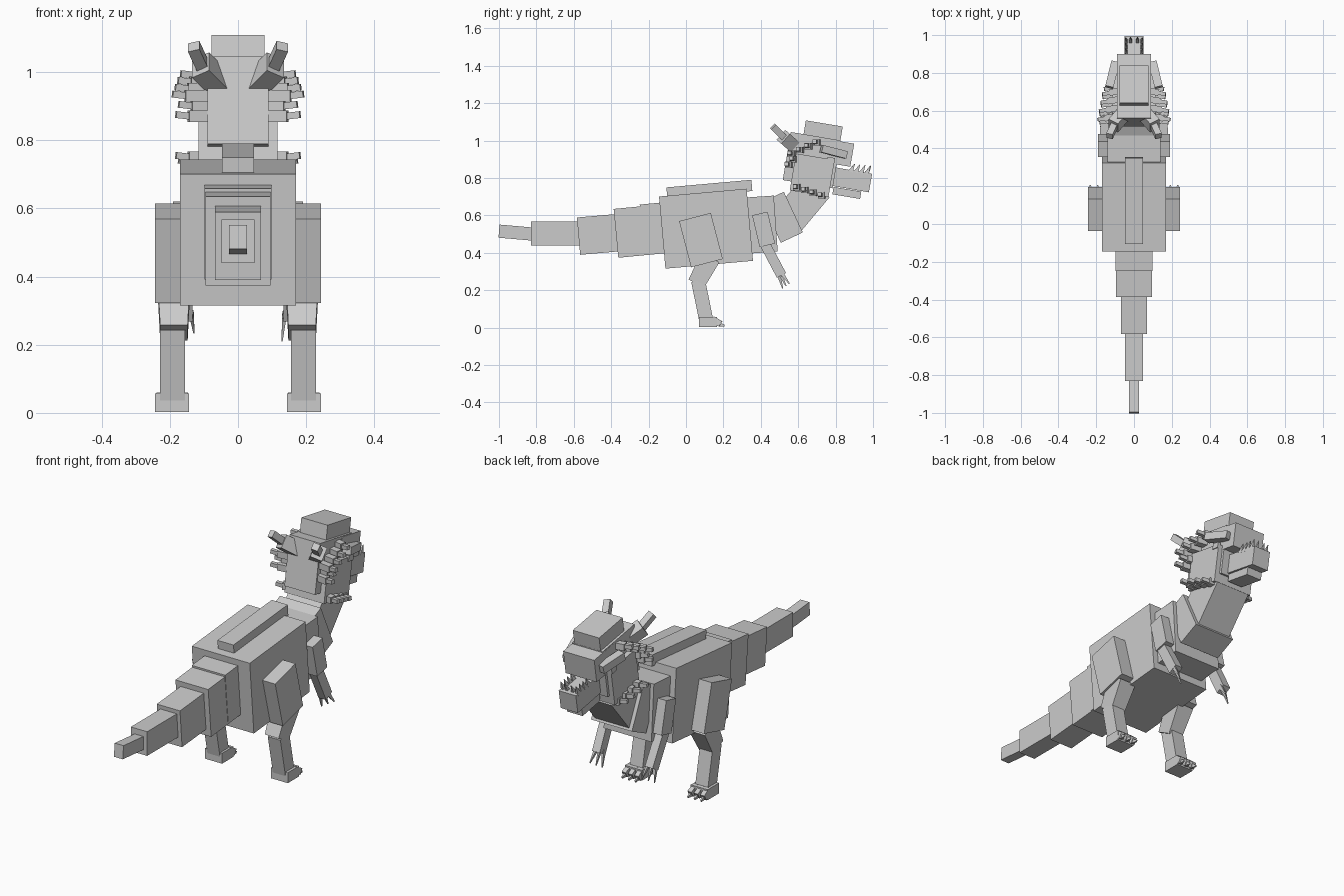
import bpy, bmesh, math
from mathutils import Matrix, Vector

old = bpy.data.objects.get("Cube")
if old:
    bpy.data.objects.remove(old, do_unlink=True)

grey = bpy.data.materials.new("plain grey")
grey.use_nodes = True
color = (0.6, 0.6, 0.6, 1)
grey.diffuse_color = color
grey.node_tree.nodes["Principled BSDF"].inputs["Base Color"].default_value = color


def make_block(name, matrix, size, tip=1.0):
    """Flat-shaded block; tip scales its upper end to make spikes."""
    bm = bmesh.new()
    bmesh.ops.create_cube(bm, size=1)
    for v in bm.verts:
        taper = tip if v.co.z > 0 else 1.0
        v.co = Vector((v.co.x * size[0] * taper, v.co.y * size[1] * taper, v.co.z * size[2]))
    bm.transform(matrix)
    mesh = bpy.data.meshes.new(name)
    bm.to_mesh(mesh)
    bm.free()
    mesh.materials.append(grey)
    obj = bpy.data.objects.new(name, mesh)
    bpy.context.scene.collection.objects.link(obj)
    return obj


def box(name, half_width, y, z, length, height, pitch=0.0, x=0.0, yaw=0.0):
    """Box pitched in the side plane, nose up for positive pitch."""
    matrix = (Matrix.Translation((x, y, z)) @ Matrix.Rotation(math.radians(yaw), 4, "Z")
              @ Matrix.Rotation(math.radians(pitch), 4, "X"))
    return make_block(name, matrix, (half_width * 2, length, height))


def bar(name, start, end, width, depth, tip=1.0):
    """Box running from start to end."""
    start, end = Vector(start), Vector(end)
    axis = (end - start).normalized()
    side = Vector((1, 0, 0)) if abs(axis.x) < 0.8 else Vector((0, 1, 0))
    across = axis.cross(side).normalized()
    side = across.cross(axis)
    matrix = Matrix((side, across, axis)).transposed().to_4x4()
    matrix.translation = (start + end) / 2
    return make_block(name, matrix, (width, depth, (end - start).length), tip)


# Trunk
box("body", 0.17, 0.107, 0.529, 0.47, 0.387, 5.1)
box("back_ridge", 0.047, 0.125, 0.74, 0.456, 0.06, 5.1)
box("chest", 0.14, 0.39, 0.55, 0.18, 0.3, 4)

# Tail, root to tip
box("tail_root", 0.096, -0.24, 0.517, 0.27, 0.262, 5.5)
box("tail_root_plate", 0.098, -0.175, 0.53, 0.12, 0.268, 5.5)
box("tail_middle", 0.068, -0.45, 0.5, 0.25, 0.2, 5)
box("tail_lower", 0.048, -0.69, 0.503, 0.28, 0.128)
box("tail_tip", 0.026, -0.91, 0.508, 0.18, 0.07, -5)

# Neck
box("neck_base", 0.12, 0.515, 0.59, 0.13, 0.24, 25)
box("neck_upper", 0.1, 0.615, 0.655, 0.26, 0.18, 50)

# Head
box("skull", 0.09, 0.672, 0.895, 0.27, 0.26, -9.5)
box("cheeks", 0.116, 0.675, 0.815, 0.21, 0.2, -9.5)
box("crown", 0.077, 0.733, 1.052, 0.2, 0.08, -9.5)
box("brow", 0.091, 0.81, 0.935, 0.16, 0.125, -9.5)
box("snout", 0.05, 0.888, 0.79, 0.2, 0.1, -10)
box("jaw", 0.045, 0.86, 0.72, 0.15, 0.04, -9.5)

for side, s in (("left", 1), ("right", -1)):
    # Eye ridge and eye
    box(side + "_eye_ridge", 0.022, 0.79, 0.94, 0.14, 0.04, -14, s * 0.115, s * 14)
    box(side + "_eye", 0.008, 0.775, 0.895, 0.04, 0.03, -9.5, s * 0.113)

    # Swept horns with slimmer tips
    bar(side + "_horn_base", (s * 0.04, 0.6, 0.95), (s * 0.11, 0.52, 1.02), 0.06, 0.07)
    bar(side + "_horn_tip", (s * 0.1, 0.53, 1.01), (s * 0.13, 0.465, 1.075), 0.035, 0.035)

    # Rows of stepped spikes on the side of the head
    for row, (y, z, dy, dz, count, reach) in {
        "upper": (0.57, 0.93, 0.045, 0.02, 4, 0.18),
        "back": (0.555, 0.87, 0.025, 0.03, 2, 0.17),
        "lower": (0.6, 0.75, 0.044, -0.014, 4, 0.17),
    }.items():
        for i in range(count):
            py, pz = y + i * dy, z + i * dz
            out = reach - 0.008 * i
            bar(f"{side}_{row}_spike_base_{i}", (s * 0.08, py, pz),
                (s * (out - 0.025), py - 0.01, pz), 0.034, 0.034)
            bar(f"{side}_{row}_spike_tip_{i}", (s * (out - 0.03), py - 0.01, pz),
                (s * (out + 0.012), py - 0.018, pz + 0.005), 0.02, 0.02)

    # Teeth along the edge of the snout
    for i in range(4):
        y = 0.88 + 0.028 * i
        bar(f"{side}_tooth_{i}", (s * 0.042, y, 0.835 - 0.005 * i),
            (s * 0.045, y + 0.022, 0.875 - 0.003 * i), 0.018, 0.026, 0.1)
    bar(side + "_front_tooth", (s * 0.018, 0.965, 0.82), (s * 0.018, 0.99, 0.865), 0.018, 0.022, 0.1)

    # Arm
    bar(side + "_upper_arm", (s * 0.16, 0.395, 0.61), (s * 0.16, 0.435, 0.44), 0.06, 0.085)
    bar(side + "_forearm", (s * 0.16, 0.415, 0.46), (s * 0.155, 0.51, 0.28), 0.045, 0.055)
    for i in (-1, 0, 1):
        x = s * 0.153 + i * 0.016
        bar(f"{side}_finger_{i + 2}", (x, 0.5 + 0.008 * i, 0.295),
            (x + i * 0.008, 0.535 + 0.018 * i, 0.222 + 0.012 * i), 0.014, 0.022, 0.25)

    # Leg
    box(side + "_thigh", 0.044, 0.08, 0.468, 0.175, 0.255, 14.6, s * 0.2)
    bar(side + "_knee", (s * 0.188, 0.13, 0.375), (s * 0.188, 0.055, 0.235), 0.095, 0.11, 0.85)
    bar(side + "_shin", (s * 0.192, 0.065, 0.25), (s * 0.192, 0.11, 0.03), 0.074, 0.075)
    box(side + "_foot", 0.05, 0.118, 0.03, 0.095, 0.055, 0, s * 0.193)
    for i in (-1, 0, 1):
        x = s * 0.193 + i * 0.034
        bar(f"{side}_toe_{i + 2}", (x, 0.14, 0.045), (x + i * 0.004, 0.185, 0.02), 0.024, 0.034)
        bar(f"{side}_claw_{i + 2}", (x, 0.17, 0.02), (x + i * 0.005, 0.205, 0.01), 0.016, 0.024, 0.4)
